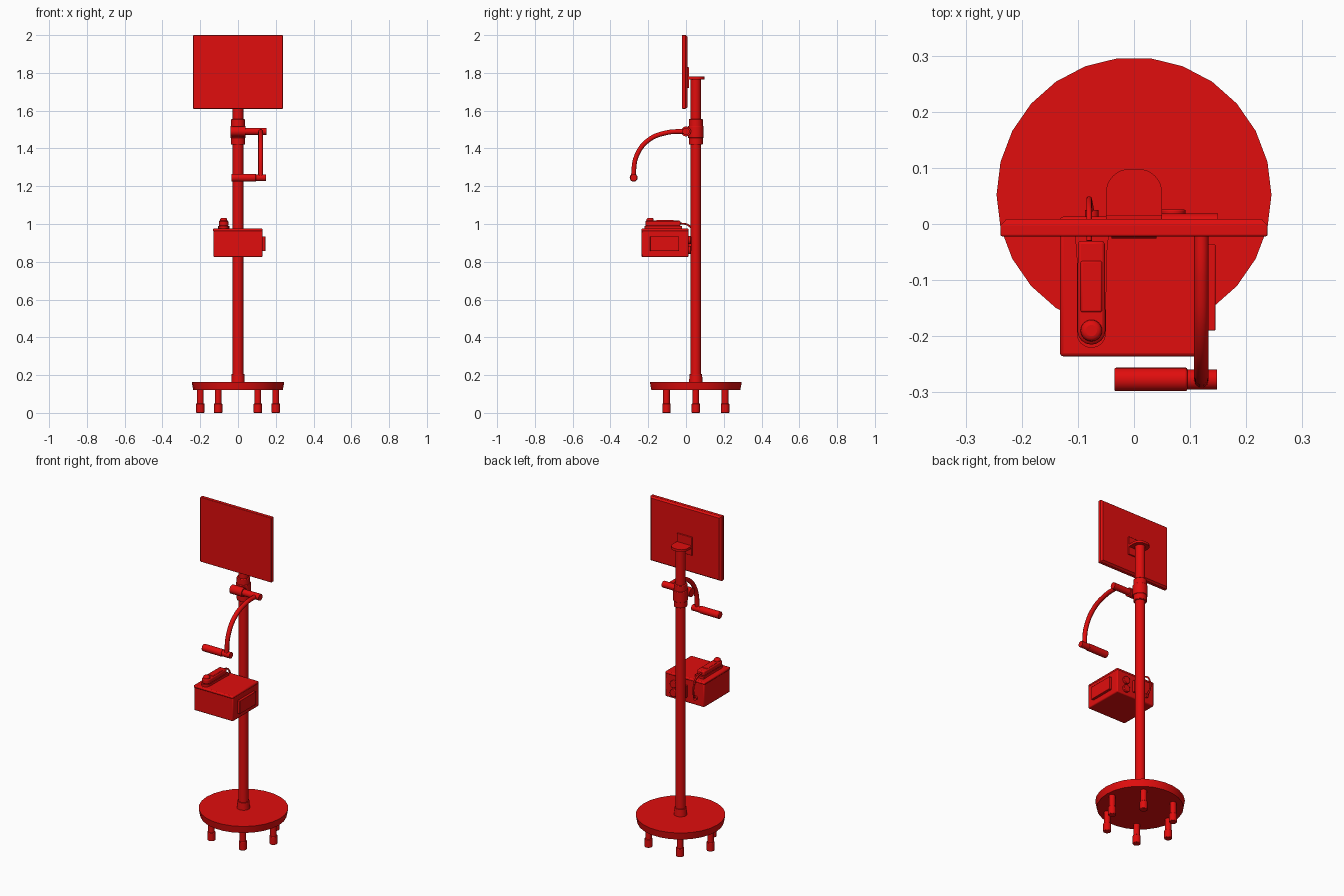
import bpy
from math import pi, cos, sin, radians
from mathutils import Vector

cube = bpy.data.objects.get("Cube")
if cube:
    bpy.data.objects.remove(cube, do_unlink=True)

red = bpy.data.materials.new("signal_red")
red.use_nodes = True
colour = (0.75, 0.004, 0.004, 1)
red.diffuse_color = colour
red.node_tree.nodes["Principled BSDF"].inputs["Base Color"].default_value = colour

POLE_Y = 0.052
AXES = {"x": Vector((1, 0, 0)), "y": Vector((0, 1, 0)), "z": Vector((0, 0, 1))}


def finish(name):
    ob = bpy.context.object
    ob.name = name
    ob.data.materials.clear()
    ob.data.materials.append(red)
    if ob.type == "MESH":
        bpy.ops.object.shade_smooth_by_angle(angle=radians(35))
    return ob


def bevel(ob, width, segments=2):
    mod = ob.modifiers.new("soft_edges", "BEVEL")
    mod.width, mod.segments, mod.limit_method = width, segments, "ANGLE"
    mod.angle_limit = radians(40)
    return ob


def box(name, low, high, width=0.0, segments=2):
    low, high = Vector(low), Vector(high)
    bpy.ops.mesh.primitive_cube_add(size=1, location=(low + high) / 2)
    bpy.context.object.scale = high - low
    bpy.ops.object.transform_apply(location=False, rotation=False, scale=True)
    ob = finish(name)
    return bevel(ob, width, segments) if width else ob


def rod(name, start, axis, length, r1, r2=None, sides=24):
    """Cylinder or cone running from start along one axis."""
    way = AXES[axis]
    bpy.ops.mesh.primitive_cone_add(
        vertices=sides, radius1=r1, radius2=r1 if r2 is None else r2, depth=length,
        location=Vector(start) + way * length / 2,
        rotation=way.to_track_quat("Z", "Y").to_euler())
    return finish(name)


def tube(name, points, radius):
    curve = bpy.data.curves.new(name, "CURVE")
    curve.dimensions = "3D"
    curve.bevel_depth, curve.bevel_resolution, curve.use_fill_caps = radius, 3, True
    curve.resolution_u = 8
    spline = curve.splines.new("BEZIER")
    spline.bezier_points.add(len(points) - 1)
    for bp, co in zip(spline.bezier_points, points):
        bp.co = co
        bp.handle_left_type = bp.handle_right_type = "AUTO"
    curve.materials.append(red)
    ob = bpy.data.objects.new(name, curve)
    bpy.context.collection.objects.link(ob)
    return ob


def slab(name, outline, z0, z1):
    """Flat plate with a given outline, seen from above."""
    n = len(outline)
    verts = [(x, y, z) for z in (z0, z1) for x, y in outline]
    faces = [list(range(n))[::-1], list(range(n, 2 * n))]
    faces += [[i, (i + 1) % n, (i + 1) % n + n, i + n] for i in range(n)]
    mesh = bpy.data.meshes.new(name)
    mesh.from_pydata(verts, [], faces)
    ob = bpy.data.objects.new(name, mesh)
    bpy.context.collection.objects.link(ob)
    bpy.context.view_layer.objects.active = ob
    bpy.ops.object.select_all(action="DESELECT")
    ob.select_set(True)
    return finish(name)


def arc(cx, cy, r, a0, a1, steps=8):
    angles = [radians(a0 + (a1 - a0) * i / steps) for i in range(steps + 1)]
    return [(cx + r * cos(a), cy + r * sin(a)) for a in angles]


# Round base, with a vertex on the x axis
base = rod("base_disc", (0, POLE_Y, 0.12), "z", 0.043, 0.237, 0.245, 26)
base.rotation_euler.z = pi / 2

# Six feet
for i, (x, y) in enumerate([(0.2, 0), (0.105, 0.155), (-0.105, 0.155),
                            (-0.2, 0), (-0.105, -0.155), (0.105, -0.155)]):
    rod(f"leg_{i}", (x, POLE_Y + y, 0.045), "z", 0.08, 0.018, sides=16)
    bevel(rod(f"foot_{i}", (x, POLE_Y + y, 0), "z", 0.05, 0.022, sides=16), 0.003)

# Pole, bottom collar and sliding clamp
rod("pole", (0, POLE_Y, 0.16), "z", 1.61, 0.028)
rod("pole_collar", (0, POLE_Y, 0.16), "z", 0.046, 0.036, 0.033)
bevel(rod("clamp", (0, POLE_Y, 1.42), "z", 0.135, 0.037), 0.003)
bevel(rod("clamp_band", (0, POLE_Y, 1.455), "z", 0.065, 0.041), 0.003)

# Screen with chamfered back, and its mount
box("screen_body", (-0.238, -0.022, 1.61), (0.238, 0.0, 2.0), 0.003)
screen_back = box("screen_back", (-0.237, -0.002, 1.611), (0.237, 0.009, 1.999))
for v in screen_back.data.vertices:
    if v.co.y > 0:
        v.co.x *= 0.96
        v.co.z *= 0.96
box("screen_bracket", (-0.05, 0.005, 1.72), (0.05, 0.016, 1.83), 0.002)
slab("top_plate", [(-0.05, 0.008), (0.05, 0.008)]
     + arc(0.008, 0.056, 0.042, 0, 90) + arc(-0.008, 0.056, 0.042, 90, 180), 1.766, 1.78)

# Swing arm with its hinge and handle
rod("hinge_sleeve", (-0.04, 0, 1.49), "x", 0.08, 0.026)
rod("hinge_pin", (0.03, 0, 1.49), "x", 0.12, 0.019)
tube("swing_arm", [(0.12, 0, 1.49), (0.12, -0.1, 1.484), (0.12, -0.2, 1.443),
                   (0.12, -0.262, 1.36), (0.12, -0.28, 1.245)], 0.013)
bevel(rod("handle_grip", (-0.035, -0.277, 1.245), "x", 0.13, 0.021), 0.003)
rod("handle_end", (0.09, -0.277, 1.245), "x", 0.058, 0.018)

# Equipment box, lid, side plate and back fittings
box("case", (-0.13, -0.235, 0.825), (0.13, 0.013, 0.966), 0.006)
box("case_lid", (-0.132, -0.236, 0.96), (0.13, 0.013, 0.976), 0.006)
box("side_panel", (0.125, -0.19, 0.857), (0.145, -0.036, 0.935), 0.002)
box("case_bracket", (-0.02, 0.01, 0.86), (0.02, 0.03, 0.93))
for i, z in enumerate((0.862, 0.915)):
    bevel(rod(f"rear_port_{i}", (0.07, 0.01, z), "y", 0.016, 0.022), 0.003)
rod("cable_socket", (-0.075, 0.01, 0.87), "y", 0.015, 0.012)

# Handset resting on the lid, and its cable
slab("handset_rest", arc(-0.076, -0.195, 0.026, 180, 360)
     + [(-0.049, -0.06), (-0.045, -0.02), (-0.105, -0.02), (-0.102, -0.06)], 0.97, 0.99)
grip = slab("handset_body", arc(-0.076, -0.19, 0.025, 180, 360)
            + [(-0.052, -0.03), (-0.1, -0.03)], 0.988, 1.018)
bevel(grip, 0.006)
box("handset_pad", (-0.095, -0.157, 1.01), (-0.057, -0.066, 1.021), 0.003)
head = rod("handset_head", (-0.076, -0.19, 1.0), "z", 0.032, 0.021, 0.018)
bevel(head, 0.008, 3)
tube("cable", [(-0.08, -0.03, 1.003), (-0.08, 0.01, 0.995), (-0.08, 0.038, 0.96),
               (-0.079, 0.04, 0.9), (-0.075, 0.018, 0.87)], 0.005)
